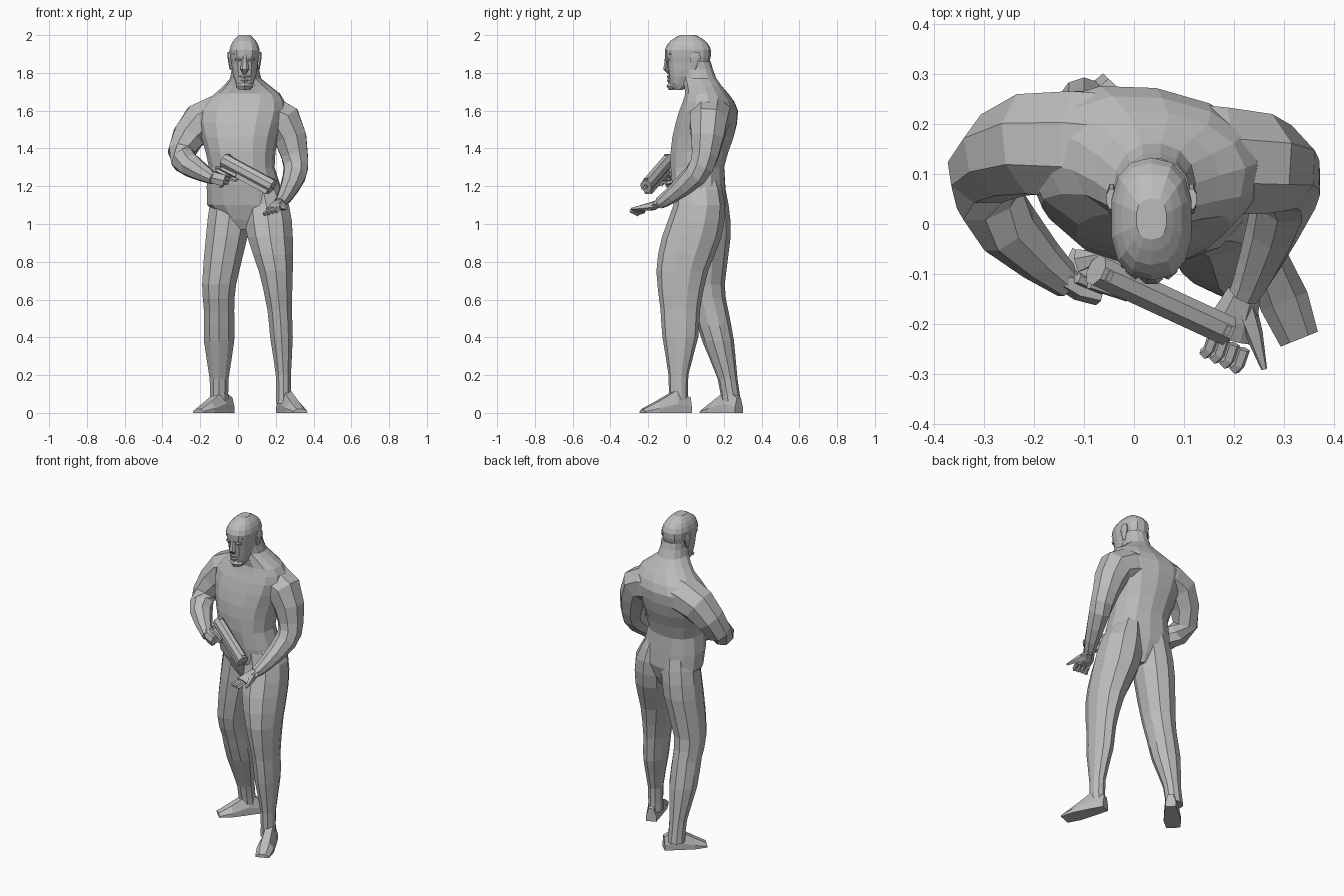
import bpy, bmesh, math
from mathutils import Vector, Matrix

cube = bpy.data.objects.get("Cube")
if cube:
    bpy.data.objects.remove(cube)

shade = (.5, .5, .5, 1)
grey = bpy.data.materials.new("plain grey")
grey.use_nodes = True
grey.diffuse_color = shade
grey.node_tree.nodes["Principled BSDF"].inputs["Base Color"].default_value = shade

UP = Vector((0, 0, 1))
BACK = Vector((0, 1, 0))


def skin(name, loops):
    """Bridge equal-length point loops and cap both ends."""
    bm = bmesh.new()
    rows = [[bm.verts.new(point) for point in loop] for loop in loops]
    for low, high in zip(rows, rows[1:]):
        for i in range(len(low)):
            bm.faces.new((low[i - 1], low[i], high[i], high[i - 1]))
    bm.faces.new(rows[0])
    bm.faces.new(rows[-1])
    bmesh.ops.recalc_face_normals(bm, faces=bm.faces)
    mesh = bpy.data.meshes.new(name)
    bm.to_mesh(mesh)
    bm.free()
    mesh.materials.append(grey)
    bpy.context.collection.objects.link(bpy.data.objects.new(name, mesh))


def oval(sides, half_width, half_depth, power=1):
    """Outline reaching the given extents; a power below one squares it."""
    grow = 1 / math.cos(math.pi / sides)
    for i in range(sides):
        angle = math.tau * (i + .5) / sides
        u, v = grow * math.cos(angle), grow * math.sin(angle)
        yield (half_width * math.copysign(abs(u) ** power, u),
               half_depth * math.copysign(abs(v) ** power, v))


def refine(keys):
    """Insert one smoothly interpolated ring between each pair of keys."""
    keys = [Vector(key) for key in keys]
    padded = [keys[0], *keys, keys[-1]]
    rings = [keys[0]]
    for before, start, end, after in zip(padded, padded[1:], padded[2:], padded[3:]):
        rings += [(9 * (start + end) - before - after) / 16, end]
    return rings


def stack(name, keys, sides=10, yaw=0, power=1):
    """Level rings: x, y, z, half width, half depth."""
    turn = Matrix.Rotation(math.radians(yaw), 3, 'Z')
    skin(name, [[Vector((x, y, z)) + turn @ Vector((u, v, 0))
                 for u, v in oval(sides, width, depth, power)]
                for x, y, z, width, depth in refine(keys)])


def tube(name, path, sides=6, ref=UP):
    """Rings square to a path: x, y, z, radius along ref, other radius."""
    centres = [Vector(ring[:3]) for ring in path]
    loops = []
    for i, (centre, ring) in enumerate(zip(centres, path)):
        following = centres[min(i + 1, len(path) - 1)]
        tangent = (following - centres[max(i - 1, 0)]).normalized()
        along = (ref - tangent * ref.dot(tangent)).normalized()
        across = tangent.cross(along)
        loops.append([centre + along * u + across * v
                      for u, v in oval(sides, ring[3], ring[-1])])
    skin(name, loops)


# Torso, from crotch to neck
stack("torso", [
    (.05, .08, .97, .05, .08), (.04, .08, 1.1, .2, .13), (.02, .06, 1.3, .17, .14),
    (.01, .09, 1.46, .2, .16), (.02, .12, 1.6, .23, .15), (.05, .11, 1.69, .17, .11),
    (.04, .07, 1.77, .08, .09), (.04, .05, 1.86, .07, .08)],
    sides=14, yaw=-9, power=.9)

# Head and face
MID = .035
stack("head", [(MID, *key) for key in (
    (-.05, 1.71, .03, .03), (0, 1.78, .06, .09), (.01, 1.85, .07, .11),
    (.01, 1.92, .08, .12), (.01, 1.97, .06, .09), (.01, 2, .03, .04))],
    sides=14, power=.8)
tube("nose", [(MID, -.1, 1.89, .01), (MID, -.11, 1.82, .01, .02),
              (MID, -.09, 1.8, .01)], ref=BACK)


def face_bar(name, z, front, half_span, sweep, radius):
    """Horizontal ridge that follows the curve of the face."""
    tube(name, [(MID + side * half_span, front + sweep * abs(side), z,
                 radius * (1 - abs(side) / 2)) for side in (-1, -.5, 0, .5, 1)])


face_bar("brow", 1.9, -.1, .06, .02, .01)
face_bar("upper_lip", 1.78, -.09, .03, .01, .01)
face_bar("lower_lip", 1.76, -.09, .02, .01, .01)
face_bar("chin", 1.73, -.08, .04, .02, .02)
for label, side in (("right", -1), ("left", 1)):
    tube(label + "_eye", [(MID + side * .02, -.1, 1.87, .005),
                          (MID + side * .03, -.1, 1.87, .01),
                          (MID + side * .05, -.09, 1.87, .005)])
    tube(label + "_ear", [(MID + side * .07, .04, 1.82, .01),
                          (MID + side * .08, .05, 1.88, .03, .01),
                          (MID + side * .08, .05, 1.91, .02, .01)], sides=8, ref=BACK)

# Legs, rising inside the hips
stack("left_leg", [
    (.12, .06, 1.24, .07, .11), (.15, .07, 1.1, .12, .13), (.17, .03, .93, .12, .15),
    (.2, -.02, .75, .09, .13), (.22, -.03, .55, .065, .1), (.23, -.03, .4, .06, .09),
    (.24, -.04, .2, .04, .05), (.24, -.04, .05, .04, .05)])
stack("right_leg", [
    (-.03, .09, 1.24, .08, .1), (-.04, .11, 1.1, .11, .11), (-.06, .11, .93, .11, .12),
    (-.1, .1, .68, .09, .1), (-.1, .13, .54, .08, .09), (-.1, .17, .38, .08, .08),
    (-.1, .22, .18, .05, .05), (-.1, .24, .05, .05, .05)])


def foot(name, heel, toe):
    """Flat sole with a raised instep, running from heel to toe."""
    heel, toe = Vector((*heel, 0)), Vector((*toe, 0))
    across = (toe - heel).normalized().cross(UP)
    loops = []
    for part, width, height in ((0, .03, .08), (.3, .04, .12), (.7, .05, .06), (1, .04, .02)):
        middle = heel.lerp(toe, part)
        loops.append([middle + across * width * u + UP * height * v for u, v in
                      ((-1, 0), (1, 0), (1, .4), (.5, 1), (-.5, 1), (-1, .4))])
    skin(name, loops)


foot("left_foot", (.23, .02), (.33, -.23))
foot("right_foot", (-.04, .28), (-.21, .1))

# Arms
tube("right_arm", refine([
    (-.05, .15, 1.58, .11), (-.2, .16, 1.54, .1), (-.3, .1, 1.38, .07),
    (-.25, -.01, 1.31, .06), (-.13, -.12, 1.24, .03)]), sides=8, ref=BACK)
tube("left_arm", refine([
    (.1, .13, 1.58, .11), (.24, .12, 1.54, .1), (.3, .1, 1.36, .07),
    (.3, .05, 1.26, .06), (.25, -.08, 1.15, .04), (.22, -.14, 1.11, .03)]),
    sides=8, ref=BACK)

# Open left hand, below the muzzle
tube("left_palm", [(.22, -.14, 1.11, .02, .03), (.2, -.19, 1.09, .02, .04),
                   (.19, -.23, 1.08, .01, .04)])
knuckle, step = Vector((.16, -.22, 1.07)), Vector((.02, -.01, .005))
for i in range(4):
    base = knuckle + step * i
    tube("left_finger", [(*base, .01), (*(base + Vector((-.01, -.03, -.01))), .01),
                         (*(base + Vector((-.02, -.04, -.02))), .01)], sides=5)
tube("left_thumb", [(.22, -.16, 1.1, .02), (.24, -.22, 1.09, .015),
                    (.26, -.29, 1.08, .005)], sides=5)

# Handgun, laid out along its own axis
rear, muzzle = Vector((-.08, -.09, 1.33)), Vector((.18, -.21, 1.19))
forward = (muzzle - rear).normalized()
above = (UP - forward * forward.z).normalized()
outward = forward.cross(above)
length = (muzzle - rear).length


def gun(along, high, wide=0):
    return rear + forward * along + above * high + outward * wide


def bar(name, start, end, tall, wide, sides=4, ref=above):
    tube(name, [(*gun(*start), tall, wide), (*gun(*end), tall, wide)], sides, ref)


bar("gun_slide", (0, .01), (length, .01), .035, .03, sides=8)
bar("gun_frame", (.02, -.02), (length - .01, -.02), .02, .02)
bar("gun_grip", (.05, -.02), (.02, -.12), .03, .02, ref=forward)
bar("gun_barrel", (length, .01), (length + .01, .01), .01, .01, sides=8)
for name, place in (("rear_sight", .01), ("front_sight", length - .02)):
    bar(name, (place, .045), (place + .01, .045), .005, .01)
bar("trigger", (.09, -.03), (.08, -.05), .004, .004, ref=forward)
tube("trigger_guard", [(*gun(along, high), .004, .008) for along, high in
                       ((.12, -.03), (.11, -.06), (.06, -.07))], 4, forward)

# Right hand wrapped round the grip
tube("right_palm", [(-.14, -.11, 1.25, .03, .02), (-.11, -.13, 1.24, .03, .02),
                    (-.07, -.14, 1.23, .03, .02)])
for i in range(3):
    level = -.05 - .02 * i
    tube("right_finger", [(*gun(along, level, wide), .01) for along, wide in
                          ((0, .03), (.06, .03), (.07, 0), (.05, -.02))], 5, above)
bar("right_index_finger", (.02, -.03, .03), (.11, -.03, .02), .01, .01, sides=5)
tube("right_thumb", [(*gun(-.01, -.06), .02), (*gun(.02, -.03, -.03), .01),
                     (*gun(.06, -.02, -.03), .01)], 5, above)
